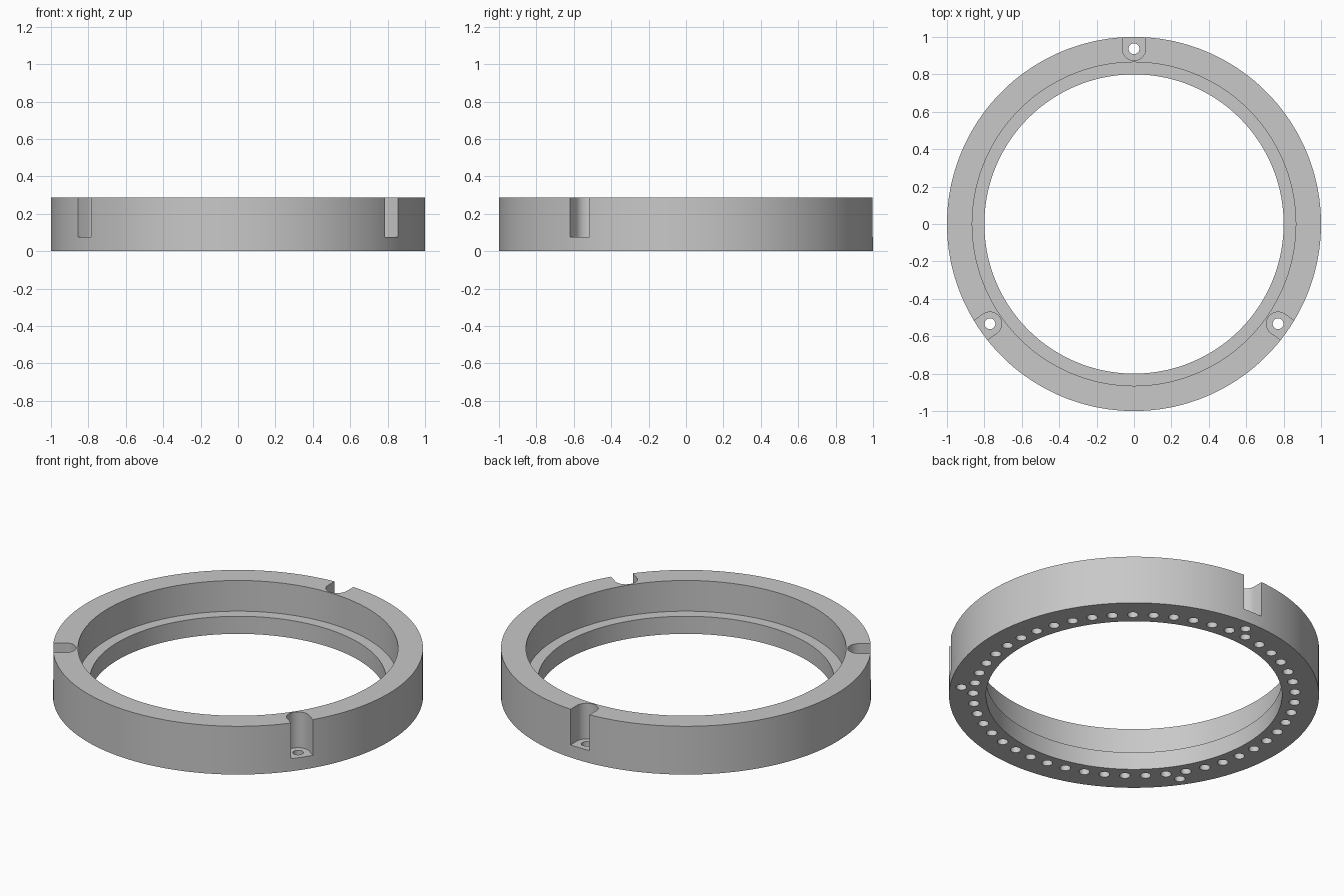
import bpy, bmesh, math
from mathutils import Matrix, Vector

default = bpy.data.objects.get("Cube")
if default:
    bpy.data.objects.remove(default, do_unlink=True)

HEIGHT, STEP_Z, FLOOR_Z = 0.288, 0.105, 0.075
NOTCH_R, NOTCH_W = 0.937, 0.0625
HOLE_R, PIN_R, PIN_COUNT, PIN_DEPTH = 0.029, 0.87, 49, 0.06
NOTCH_ANGLES = [90, -34.7, -145.3]


def make_object(name, bm):
    bmesh.ops.recalc_face_normals(bm, faces=bm.faces[:])
    mesh = bpy.data.meshes.new(name)
    bm.to_mesh(mesh)
    bm.free()
    obj = bpy.data.objects.new(name, mesh)
    bpy.context.collection.objects.link(obj)
    return obj


def prism(bm, outline, z0, z1, angle):
    """Extrude an outline drawn along +x, then turn it about the ring axis."""
    turn = Matrix.Rotation(math.radians(angle), 4, 'Z')
    base = bm.faces.new([bm.verts.new(turn @ Vector((x, y, z0))) for x, y in outline])
    top = bmesh.ops.extrude_face_region(bm, geom=[base], use_keep_orig=True)["geom"]
    bmesh.ops.translate(bm, vec=(0, 0, z1 - z0),
                        verts=[v for v in top if isinstance(v, bmesh.types.BMVert)])


def arc(cx, radius, start, end, steps):
    angles = [math.radians(start + (end - start) * i / steps) for i in range(steps + 1)]
    return [(cx + radius * math.cos(a), radius * math.sin(a)) for a in angles]


# Ring body: stepped section spun around the axis
bm = bmesh.new()
section = [(0.8, 0), (1, 0), (1, HEIGHT), (0.865, HEIGHT), (0.865, STEP_Z), (0.8, STEP_Z)]
verts = [bm.verts.new((r, 0, z)) for r, z in section]
edges = [bm.edges.new((verts[i - 1], verts[i])) for i in range(len(verts))]
bmesh.ops.spin(bm, geom=verts + edges, cent=(0, 0, 0), axis=(0, 0, 1),
               angle=math.tau, steps=180, use_merge=True)
bmesh.ops.remove_doubles(bm, verts=bm.verts[:], dist=1e-5)
ring = make_object("mounting_ring", bm)

# U-shaped notches open to the outer wall
bm = bmesh.new()
u_shape = arc(NOTCH_R, NOTCH_W, 90, 270, 24) + [(1.1, -NOTCH_W), (1.1, NOTCH_W)]
for angle in NOTCH_ANGLES:
    prism(bm, u_shape, FLOOR_Z, HEIGHT + 0.1, angle)
notch_cutter = make_object("notch_cutter", bm)

# Screw holes through the notch floors and blind holes around the underside
bm = bmesh.new()
for angle in NOTCH_ANGLES:
    prism(bm, arc(NOTCH_R, HOLE_R, 0, 360, 24)[:-1], -0.05, FLOOR_Z + 0.05, angle)
for i in range(PIN_COUNT):
    prism(bm, arc(PIN_R, HOLE_R, 0, 360, 24)[:-1], -0.05, PIN_DEPTH,
          -90 + 360 * i / PIN_COUNT)
hole_cutter = make_object("hole_cutter", bm)

# Cut the ring
bpy.ops.object.select_all(action='DESELECT')
ring.select_set(True)
bpy.context.view_layer.objects.active = ring
for cutter in (notch_cutter, hole_cutter):
    cutter.hide_render = True
    mod = ring.modifiers.new(cutter.name, 'BOOLEAN')
    mod.operation = 'DIFFERENCE'
    mod.solver = 'EXACT'
    mod.object = cutter
    bpy.ops.object.modifier_apply(modifier=mod.name)
    bpy.data.objects.remove(cutter, do_unlink=True)

# Single grey finish
grey = bpy.data.materials.new("plain_grey")
grey.use_nodes = True
colour = (0.58, 0.58, 0.58, 1)
grey.diffuse_color = colour
grey.node_tree.nodes["Principled BSDF"].inputs["Base Color"].default_value = colour
ring.data.materials.clear()
ring.data.materials.append(grey)
bpy.ops.object.shade_smooth_by_angle(angle=math.radians(30))
